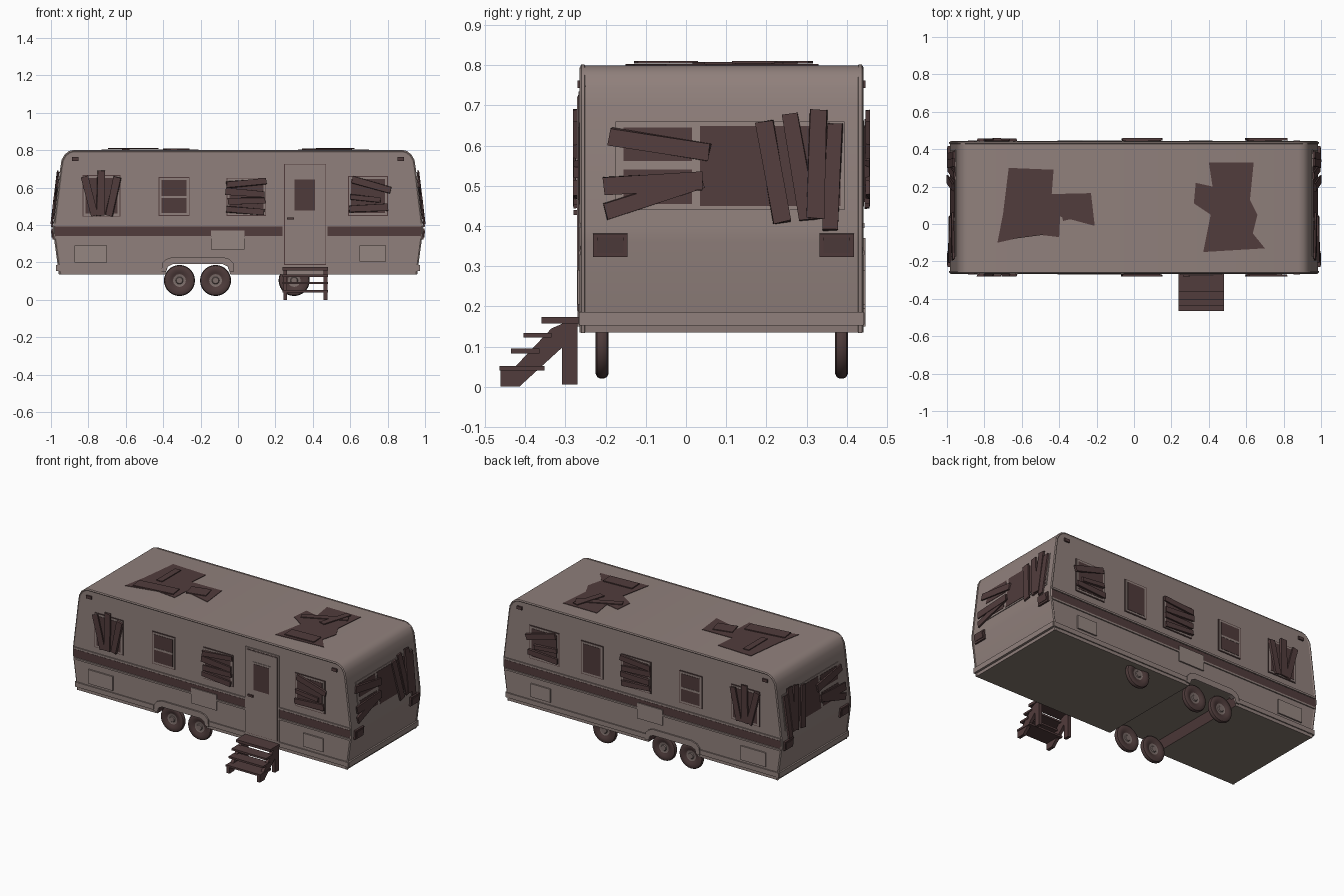
import bpy, bmesh, math, random
from mathutils import Vector, Matrix

if "Cube" in bpy.data.objects:
    bpy.data.objects.remove(bpy.data.objects["Cube"])

random.seed(4)
YC, HW = 0.0885, 0.349          # body centre line and half width


def mat(name, r, g, b):
    m = bpy.data.materials.new(name)
    m.diffuse_color = (r, g, b, 1)
    m.use_nodes = True
    m.node_tree.nodes["Principled BSDF"].inputs["Base Color"].default_value = m.diffuse_color
    return m


BODY = mat("weathered_shell", 0.280, 0.217, 0.201)
HATCH = mat("pale_panel", 0.300, 0.236, 0.218)
WOOD = mat("dark_wood", 0.083, 0.045, 0.045)
GLASS = mat("dark_window", 0.078, 0.043, 0.043)
FLOOR = mat("underfloor", 0.225, 0.185, 0.155)
TYRE = mat("tyre_rubber", 0.076, 0.044, 0.043)
HUB = mat("hub_metal", 0.200, 0.153, 0.143)


def finish(name, bm, *mats):
    bmesh.ops.recalc_face_normals(bm, faces=bm.faces)
    me = bpy.data.meshes.new(name)
    bm.to_mesh(me)
    bm.free()
    for m in mats:
        me.materials.append(m)
    ob = bpy.data.objects.new(name, me)
    bpy.context.collection.objects.link(ob)
    return ob


def slab(name, a, b, width, thick, normal, m, rough=0.0):
    """Board running from a to b, lying flat against a surface normal."""
    along = b - a
    t = along.normalized()
    n = (normal - t * normal.dot(t)).normalized()
    s = t.cross(n)
    bm = bmesh.new()
    bmesh.ops.create_cube(bm, size=1)
    for v in bm.verts:
        jt, js = random.uniform(-rough, rough), random.uniform(-rough, rough)
        v.co = ((a + b) / 2 + t * (v.co.x * along.length + jt) + n * v.co.y * thick
                + s * (v.co.z * width + js))
    return finish(name, bm, m)


def box(name, x0, x1, y0, y1, z0, z1, m):
    c = (y0 + y1) / 2
    return slab(name, Vector((x0, c, (z0 + z1) / 2)), Vector((x1, c, (z0 + z1) / 2)),
                z1 - z0, y1 - y0, Vector((0, 1, 0)), m)


def prism(name, pts, axis, d0, d1, *mats):
    """Extrude a 2D outline along axis 'x', 'y' or 'z'."""
    put = {'x': lambda p, d: (d, p[0], p[1]), 'y': lambda p, d: (p[0], d, p[1]),
           'z': lambda p, d: (p[0], p[1], d)}[axis]
    bm = bmesh.new()
    a = [bm.verts.new(put(p, d0)) for p in pts]
    b = [bm.verts.new(put(p, d1)) for p in pts]
    bm.faces.new(a)
    bm.faces.new(b)
    for i in range(len(pts)):
        k = (i + 1) % len(pts)
        bm.faces.new((a[i], a[k], b[k], b[i]))
    return finish(name, bm, *mats)


# Main shell: side profile with rounded roof corners and a wheel arch
half = [(0.955, 0.135), (0.962, 0.19), (0.985, 0.36), (0.985, 0.395), (0.948, 0.70),
        (0.941, 0.745), (0.926, 0.777), (0.905, 0.794), (0.88, 0.80)]
arch = [(-0.39, 0.135), (-0.37, 0.19), (-0.06, 0.19), (-0.04, 0.135)]
over = half + [(-x, z) for x, z in reversed(half)]
shell = prism("shell", over + arch, 'y', YC - HW, YC + HW, BODY, FLOOR, WOOD)
for p in shell.data.polygons:
    if p.normal.z < -0.5:
        p.material_index = 1
    elif abs(p.normal.x) > 0.5 and abs(p.center.x) < 0.5 and p.center.z < 0.2:
        p.material_index = 2

# Rounded trim running over both long edges of the shell
for s in (-1, 1):
    cu = bpy.data.curves.new("edge_trim", 'CURVE')
    cu.dimensions = '3D'
    cu.bevel_depth, cu.bevel_resolution = 0.008, 1
    sp = cu.splines.new('POLY')
    sp.points.add(len(over) - 1)
    for q, (x, z) in zip(sp.points, over):
        q.co = (x - math.copysign(0.004, x), YC + s * (HW - 0.004), z - 0.005 * (z > 0.75), 1)
    cu.materials.append(BODY)
    ob = bpy.data.objects.new("edge_trim", cu)
    bpy.context.collection.objects.link(ob)
    bpy.context.view_layer.objects.active = ob
    ob.select_set(True)
    bpy.ops.object.convert(target='MESH')
    ob.select_set(False)


def side(s, x, z, off=0.0):
    return Vector((x, YC + s * (HW + off), z))


def end(s, y, z, off=0.0):
    x = 0.985 - 0.037 * (z - 0.395) / 0.305 if z > 0.395 else 0.985 - 0.135 * max(0, 0.36 - z)
    return Vector((s * (x + off), y, z))


def plate(name, s, x0, x1, z0, z1, t, m):
    c = (x0 + x1) / 2
    return slab(name, side(s, c, z0, t / 2), side(s, c, z1, t / 2), x1 - x0, t,
                Vector((0, s, 0)), m)


def end_plate(name, s, y0, y1, z0, z1, t, m):
    c = (y0 + y1) / 2
    return slab(name, end(s, c, z0, t / 2), end(s, c, z1, t / 2), y1 - y0, t,
                Vector((s, 0, 0)), m)


def window(s, x0, x1, z0, z1, split=False):
    plate("window_seal", s, x0 - .016, x1 + .016, z0 - .016, z1 + .016, .004, WOOD)
    plate("window_frame", s, x0 - .012, x1 + .012, z0 - .012, z1 + .012, .006, BODY)
    plate("window_pane", s, x0, x1, z0, z1, .008, GLASS)
    if split:
        plate("window_bar", s, x0, x1, 0.543, 0.556, .0095, BODY)


# Boards over the side windows: x0, z0, x1, z1, width
boards = [(-.82, .66, -.765, .45, .038), (-.73, .69, -.735, .45, .042), (-.645, .655, -.69, .45, .038),
          (-.06, .615, .15, .635, .033), (-.065, .58, .14, .565, .033),
          (-.055, .525, .145, .53, .033), (-.06, .485, .14, .47, .033),
          (.61, .645, .815, .585, .038), (.60, .55, .76, .535, .028), (.595, .485, .80, .495, .034)]

for s in (-1, 1):
    # Belt stripe with mouldings, skirt rail
    plate("belt_stripe", s, -.982, .982, .342, .392, .003, WOOD)
    plate("belt_moulding_top", s, -.982, .982, .395, .407, .007, BODY)
    plate("belt_moulding_low", s, -.98, .98, .328, .339, .007, BODY)
    plate("skirt_rail_rear", s, -.968, -.41, .155, .185, .007, BODY)
    plate("skirt_rail_front", s, -.02, .968, .155, .185, .007, BODY)
    # Windows and boards
    window(s, -.815, -.645, .46, .65)
    window(s, -.408, -.275, .465, .64, True)
    window(s, -.045, .135, .465, .635)
    window(s, .605, .785, .465, .645)
    for i, (x0, z0, x1, z1, w) in enumerate(boards):
        d = .013 + .002 * (i % 2)
        slab("side_board", side(s, x0, z0, d), side(s, x1, z1, d), w, .012,
             Vector((0, s, 0)), WOOD, .003)
    # Service hatches and corner marker lamps
    for x0, x1, z0, z1 in ((-.875, -.70, .20, .29), (-.145, .035, .27, .37), (.65, .79, .205, .29)):
        plate("service_hatch", s, x0, x1, z0, z1, .009, HATCH)
    for x in (-.87, .87):
        plate("marker_lamp", s, x - .018, x + .018, .743, .762, .009, WOOD)
    # Fender around the wheel arch
    fender = [(-.41, .15), (-.405, .195), (-.385, .217), (-.35, .228), (-.08, .228), (-.045, .217),
              (-.025, .195), (-.02, .15), (-.045, .15), (-.055, .178), (-.08, .19), (-.35, .19),
              (-.375, .178), (-.385, .15)]
    prism("fender", fender, 'y', YC + s * (HW - .02), YC + s * (HW + .009), BODY)

# Door on the front side, plain window behind it on the back side
plate("door_seal", -1, .238, .478, .18, .735, .0075, BODY)
plate("door_gap", -1, .247, .471, .187, .726, .0085, WOOD)
plate("door", -1, .25, .468, .19, .722, .011, BODY)
plate("door_window_frame", -1, .29, .425, .465, .655, .014, BODY)
plate("door_window", -1, .302, .413, .477, .643, .016, GLASS)
plate("door_handle", -1, .262, .30, .428, .44, .020, WOOD)
window(1, .295, .42, .465, .645)

# End walls: y0, z0, y1, z1, width for each board
end_boards = [(-.19, .622, .058, .582, .045), (-.205, .50, .04, .513, .045),
              (-.20, .437, .04, .512, .04), (.195, .66, .24, .41, .042),
              (.258, .68, .305, .415, .042), (.33, .688, .322, .42, .045), (.37, .655, .36, .39, .04)]
for s in (-1, 1):
    end_plate("end_window_frame", s, -.175, .395, .44, .66, .004, BODY)
    for z0, z1 in ((.455, .54), (.562, .645)):
        end_plate("end_side_pane", s, -.155, .015, z0, z1, .006, GLASS)
    end_plate("end_main_pane", s, .035, .385, .45, .648, .006, GLASS)
    for i, (y0, z0, y1, z1, w) in enumerate(end_boards):
        d = .010 + .004 * (i % 2)
        slab("end_board", end(s, y0, z0, d), end(s, y1, z1, d), w, .010,
             Vector((s, 0, .1)), WOOD, .003)
    # Lamps in dark housings, bumper
    for y in (-.188, .375):
        end_plate("lamp_housing", s, y - .043, y + .043, .323, .381, .012, WOOD)
        end_plate("lamp_lens", s, y - .033, y + .033, .334, .372, .015, GLASS)
    box("bumper", min(s * .92, s * .972), max(s * .92, s * .972),
        YC - HW - .004, YC + HW + .004, .153, .186, BODY)

# Torn roof patches with loose boards
patch_a = [(-.67, .30), (-.43, .29), (-.44, .16), (-.23, .165), (-.21, -.01), (-.395, .04),
           (-.40, -.07), (-.53, -.055), (-.73, -.10), (-.70, .055)]
patch_b = [(.40, .33), (.64, .33), (.62, .13), (.66, .05), (.635, -.05), (.70, -.13), (.37, -.15),
           (.41, .05), (.32, .11), (.33, .22), (.42, .20)]
for pts in (patch_a, patch_b):
    prism("roof_patch", pts, 'z', .797, .803, WOOD)
for i, (x0, y0, x1, y1, w) in enumerate((
        (-.60, .25, -.60, .06, .04), (-.69, -.045, -.43, -.01, .08), (-.39, .06, -.27, .09, .09),
        (.57, .31, .51, .12, .04), (.35, .14, .60, .26, .04), (.42, -.09, .62, -.08, .08))):
    z = .805 + .003 * (i % 2)
    slab("roof_board", Vector((x0, y0, z)), Vector((x1, y1, z)), w, .006,
         Vector((0, 0, 1)), WOOD)


# Wheels: lathed tyre with metal centre
def wheel(x, y):
    prof = [(0, -.013), (.016, -.013), (.02, -.008), (.034, -.008), (.042, -.012), (.055, -.016),
            (.070, -.0165), (.079, -.012), (.083, -.004)]
    prof += [(r, -d) for r, d in reversed(prof)]
    n = 28
    bm = bmesh.new()
    rings = [[bm.verts.new((x + r * math.cos(2 * math.pi * i / n), y + d,
                            .103 + r * math.sin(2 * math.pi * i / n))) for i in range(n)]
             for r, d in prof]
    for j in range(len(prof) - 1):
        for i in range(n):
            k = (i + 1) % n
            f = bm.faces.new((rings[j][i], rings[j][k], rings[j + 1][k], rings[j + 1][i]))
            f.material_index = int(max(prof[j][0], prof[j + 1][0]) < .035)
    bmesh.ops.remove_doubles(bm, verts=bm.verts, dist=1e-5)
    finish("wheel", bm, TYRE, HUB)


for x in (-.313, -.12):
    wheel(x, -.209)
    wheel(x, .387)
wheel(.30, .387)

# Entry steps: treads, sloped stringers and rear legs
for y0, y1, z0, z1 in ((-.36, -.268, .157, .174), (-.405, -.335, .122, .134),
                       (-.435, -.365, .083, .095), (-.464, -.352, .040, .052)):
    box("step_tread", .238, .482, y0, y1, z0, z1, WOOD)
stringer = [(-.462, 0), (-.415, 0), (-.30, .105), (-.30, .16), (-.335, .145), (-.425, .05), (-.462, .05)]
for x in (.243, .458):
    prism("step_stringer", stringer, 'x', x, x + .02, WOOD)
    box("step_leg", x, x + .02, -.308, -.27, .005, .16, WOOD)

# Smooth the rounded parts, keep hard edges
for ob in bpy.context.scene.objects:
    ob.select_set(True)
bpy.context.view_layer.objects.active = shell
bpy.ops.object.shade_smooth_by_angle(angle=math.radians(35))
